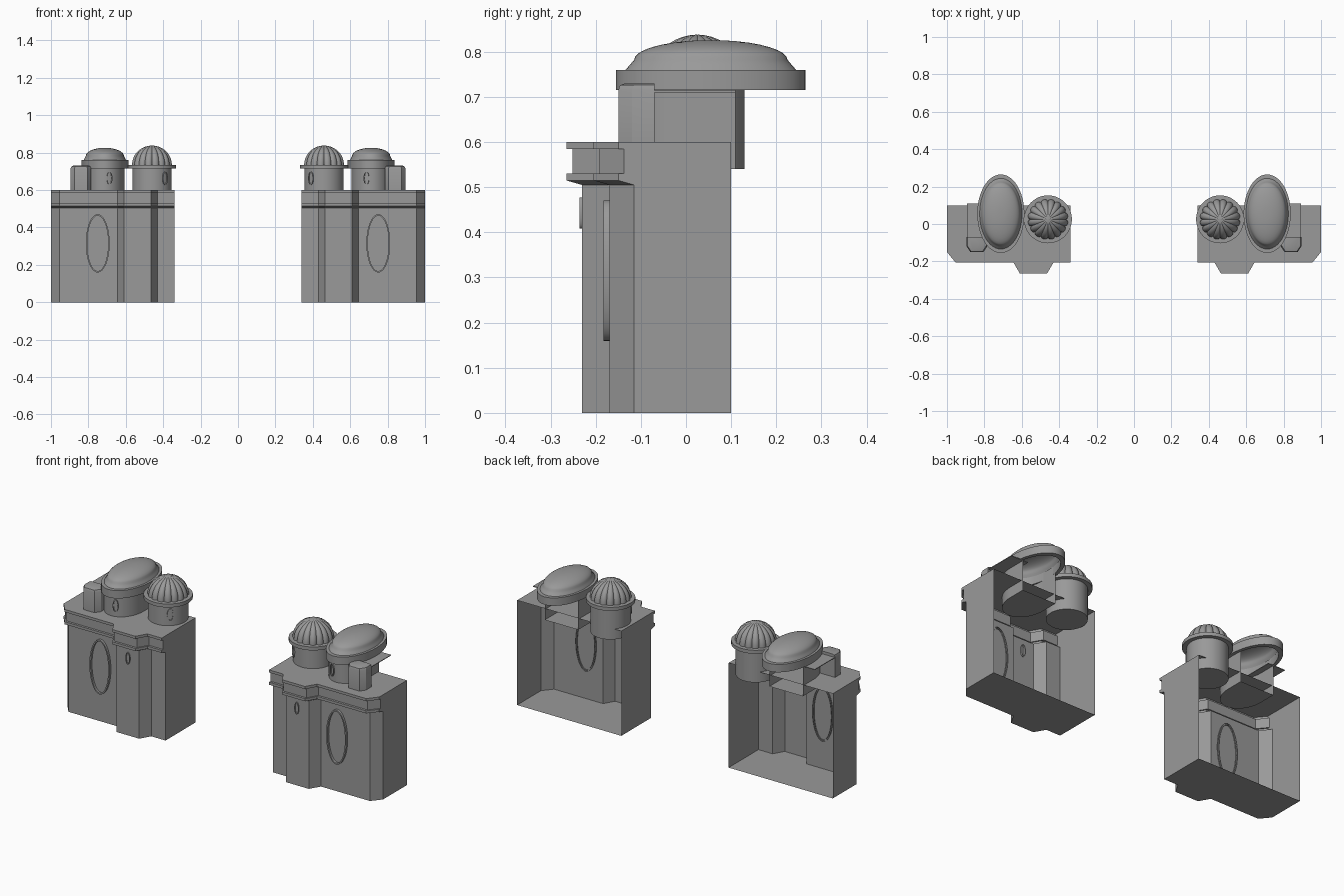
import bpy, bmesh
from math import sin, cos, pi, radians
from mathutils import Vector

cube = bpy.data.objects.get("Cube")
if cube:
    bpy.data.objects.remove(cube)

GREY = (0.32, 0.32, 0.32, 1)
stone = bpy.data.materials.new("grey stone")
stone.diffuse_color = GREY
stone.use_nodes = True
stone.node_tree.nodes["Principled BSDF"].inputs["Base Color"].default_value = GREY


def loft(name, rings, closed=True, cap_start=False, cap_end=False, angle=30):
    """Skin a row of equal rings, then mirror the part across x = 0."""
    bm = bmesh.new()
    rows = [[bm.verts.new(p) for p in ring] for ring in rings]
    n = len(rows[0])
    for low, high in zip(rows, rows[1:]):
        for i in range(n if closed else n - 1):
            j = (i + 1) % n
            bm.faces.new((low[i], low[j], high[j], high[i]))
    if cap_start:
        bm.faces.new(rows[0][::-1])
    if cap_end:
        bm.faces.new(rows[-1])
    mesh = bpy.data.meshes.new(name)
    bm.to_mesh(mesh)
    bm.free()
    mesh.materials.append(stone)
    obj = bpy.data.objects.new(name, mesh)
    bpy.context.collection.objects.link(obj)
    bpy.ops.object.select_all(action='DESELECT')
    obj.select_set(True)
    bpy.context.view_layer.objects.active = obj
    bpy.ops.object.shade_smooth_by_angle(angle=radians(angle))
    mirror = obj.modifiers.new("mirror", 'MIRROR')
    mirror.use_mirror_merge = False
    return obj


def ellipse(cx, cy, z, rx, ry, n=48):
    return [(cx + rx * cos(2 * pi * i / n), cy + ry * sin(2 * pi * i / n), z)
            for i in range(n)]


def outline(z, o):
    """Plan of the front wall, pushed forward by o, open at the back."""
    f, p = -0.17 - o, -0.23 - o
    plan = [(0.34, 0.1), (0.34, f), (0.43, f), (0.465, p), (0.61, p),
            (0.645, f), (0.955, f), (1, -0.115 - o), (1, 0.1)]
    return [(x, y, z) for x, y in plan]


# Walls with floor, cornice and flat roof
loft("walls", [outline(0, 0), outline(0.51, 0)], closed=False, cap_start=True)
loft("cornice", [outline(z, o) for z, o in
     [(0.505, 0), (0.515, 0.035), (0.53, 0.035), (0.53, 0.022),
      (0.585, 0.022), (0.585, 0.035), (0.6, 0.035)]],
     closed=False, cap_end=True, angle=20)

# Round drum, its rim and the ribbed dome
RX, RY = 0.46, 0.025
loft("round_drum", [ellipse(RX, RY, z, 0.105, 0.105) for z in (0.54, 0.72)],
     cap_start=True)
loft("round_rim", [ellipse(RX, RY, z, r, r) for z, r in
     [(0.715, 0.1), (0.715, 0.128), (0.735, 0.128), (0.735, 0.1)]],
     cap_start=True, cap_end=True)


def ribbed_ring(t, ribs=16, steps=8):
    ring = []
    for i in range(ribs * steps):
        a = 2 * pi * i / (ribs * steps)
        bulge = 0.9 + 0.1 * abs(sin(ribs * a / 2)) ** 0.6
        r = 0.108 * cos(t) * bulge
        z = 0.735 + 0.103 * sin(t) * (0.96 + 0.04 * bulge)
        ring.append((RX + r * cos(a), RY + r * sin(a), z))
    return ring


loft("ribbed_dome", [ribbed_ring(radians(d)) for d in range(0, 89, 8)],
     cap_end=True, angle=40)

# Oval dome on a deep rim, hollow underneath
OX, OY = 0.712, 0.055
profile = [(0.86, 0.76), (0.86, 0.715), (1, 0.715), (1, 0.76), (0.9, 0.76),
           (0.85, 0.772), (0.81, 0.782)]
profile += [(0.81 * cos(radians(d)), 0.782 + 0.044 * sin(radians(d)))
            for d in range(10, 90, 10)]
loft("oval_dome", [ellipse(OX, OY, z, 0.126 * s, 0.21 * s) for s, z in profile],
     cap_end=True)

# Drum below it, rounded in front and open behind
drum_plan = [(OX + 0.106, 0.11)]
drum_plan += [(OX + 0.106 * cos(pi * i / 24), 0.01 - 0.14 * sin(pi * i / 24))
              for i in range(25)]
drum_plan += [(OX - 0.106, 0.11)]
loft("oval_drum", [[(x, y, z) for x, y in drum_plan] for z in (0.54, 0.76)],
     closed=False, cap_start=True)


# Side pier with a rounded front, and the thin slab behind it
def pier(z, inset):
    a, b, f = 0.785 + inset, 0.895 - inset, -0.15 + inset
    return [(x, y, z) for x, y in
            [(a, -0.07), (a, f + 0.03), (a + 0.02, f), (b - 0.02, f),
             (b, f + 0.03), (b, -0.07)]]


loft("side_pier", [pier(0.6, 0), pier(0.715, 0), pier(0.726, 0.004), pier(0.73, 0.014)],
     cap_end=True)
loft("pier_slab", [[(x, y, z) for x, y in
     [(0.785, -0.12), (0.893, -0.12), (0.893, 0.11), (0.785, 0.11)]]
     for z in (0.71, 0.714)], cap_start=True, cap_end=True)


# Oval window frames standing out from the walls
def frame(name, x, y, z, a, b, depth, width, turn=0):
    side = Vector((cos(turn), sin(turn), 0))
    out = Vector((sin(turn), -cos(turn), 0))
    rings = []
    for inset, d in [(0, -0.006), (0, depth), (width, depth), (width, -0.006)]:
        rings.append([Vector((x, y, z)) + out * d
                      + side * (a - inset) * cos(2 * pi * i / 40)
                      + Vector((0, 0, (b - inset) * sin(2 * pi * i / 40)))
                      for i in range(40)])
    loft(name, rings)


frame("large_window_frame", 0.75, -0.17, 0.315, 0.064, 0.156, 0.013, 0.008)
frame("small_window_frame", 0.535, -0.23, 0.443, 0.014, 0.034, 0.006, 0.004)
frame("oval_drum_window_frame", 0.687, -0.126, 0.663, 0.015, 0.036, 0.006, 0.004, -0.28)
TURN = -0.72
frame("round_drum_window_frame", RX + 0.104 * sin(TURN), RY - 0.104 * cos(TURN),
      0.663, 0.017, 0.036, 0.006, 0.004, TURN)
